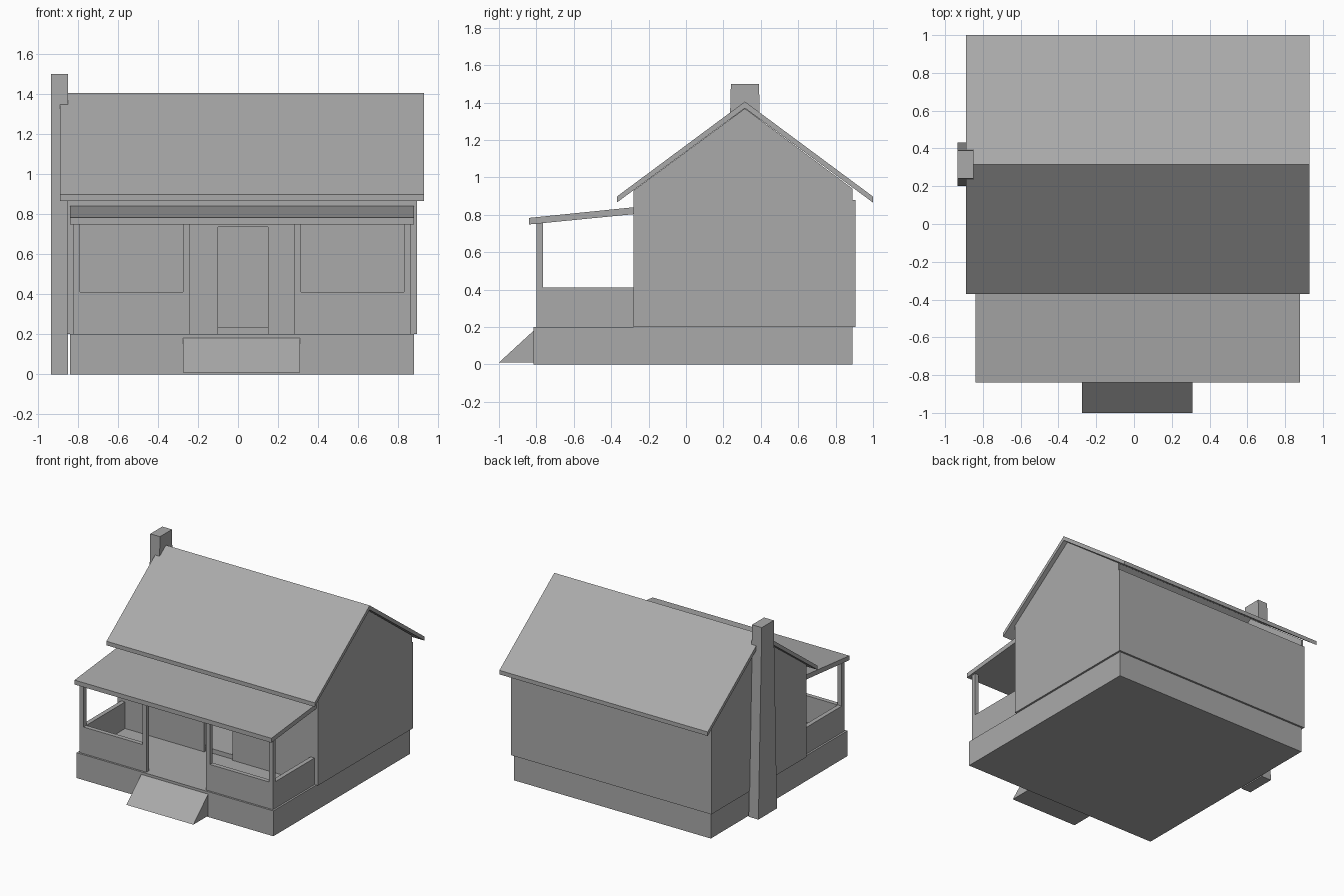
import bpy, bmesh
from mathutils import Vector

cube = bpy.data.objects.get("Cube")
if cube:
    bpy.data.objects.remove(cube, do_unlink=True)

grey = bpy.data.materials.new("plain_grey")
grey.use_nodes = True
grey.diffuse_color = (0.4, 0.4, 0.4, 1)
grey.node_tree.nodes["Principled BSDF"].inputs["Base Color"].default_value = (0.4, 0.4, 0.4, 1)


def finish(name, bm):
    bmesh.ops.recalc_face_normals(bm, faces=bm.faces)
    mesh = bpy.data.meshes.new(name)
    bm.to_mesh(mesh)
    bm.free()
    mesh.materials.append(grey)
    obj = bpy.data.objects.new(name, mesh)
    bpy.context.scene.collection.objects.link(obj)
    return obj


def prism(name, profile, axis, start, end):
    """Extrude a profile along x (points are y, z) or along y (points are x, z)."""
    bm = bmesh.new()
    if axis == "x":
        verts = [bm.verts.new((start, a, b)) for a, b in profile]
        move = Vector((end - start, 0, 0))
    else:
        verts = [bm.verts.new((a, start, b)) for a, b in profile]
        move = Vector((0, end - start, 0))
    face = bm.faces.new(verts)
    out = bmesh.ops.extrude_face_region(bm, geom=[face], use_keep_orig=True)
    moved = [v for v in out["geom"] if isinstance(v, bmesh.types.BMVert)]
    bmesh.ops.translate(bm, verts=moved, vec=move)
    return finish(name, bm)


def box(name, x, y, z):
    rect = [(y[0], z[0]), (y[1], z[0]), (y[1], z[1]), (y[0], z[1])]
    return prism(name, rect, "x", *x)


MID = 0.02        # centre line of the house in x
FLOOR = 0.2       # top of the foundation
FRONT, BACK, RIDGE = -0.28, 0.89, 0.315
WALL = 0.015

# Foundation, entry ramp and indoor floor
box("foundation", (MID - 0.86, MID + 0.86), (-0.815, BACK), (0, FLOOR))
prism("entry_ramp", [(-1, 0.01), (-0.815, 0.01), (-0.815, 0.18)], "x", -0.275, 0.31)
box("indoor_floor", (MID - 0.86, MID + 0.86), (FRONT + WALL, BACK), (FLOOR, 0.235))

# Gable end walls
gable = [(FRONT, FLOOR), (BACK, FLOOR), (BACK, 0.94), (RIDGE, 1.368), (FRONT, 0.93)]
for side, sign in (("left", 1), ("right", -1)):
    prism(side + "_gable_wall", gable, "x", MID + sign * 0.86, MID + sign * 0.875)

# Back wall stops short of the roof
box("back_wall", (MID - 0.875, MID + 0.875), (BACK, BACK + WALL), (FLOOR, 0.88))

# Front wall with an open doorway
lo, hi = MID - 0.86, MID + 0.86
prism("front_wall", [(lo, FLOOR), (-0.1, FLOOR), (-0.1, 0.735), (0.15, 0.735),
                     (0.15, FLOOR), (hi, FLOOR), (hi, 0.93), (lo, 0.93)],
      "y", FRONT, FRONT + WALL)

# Main roof
prism("main_roof", [(-0.37, 0.865), (-0.37, 0.897), (RIDGE, 1.405), (1, 0.897),
                    (1, 0.865), (RIDGE, 1.37)], "x", -0.89, 0.93)

# Porch roof
prism("porch_roof", [(-0.84, 0.748), (-0.84, 0.783), (FRONT, 0.84), (FRONT, 0.803)],
      "x", MID - 0.86, MID + 0.86)

# Porch posts and half walls, mirrored about the centre line
POST = 0.035
OUT, IN, RAIL, TOP = 0.845, 0.26, 0.41, 0.755
for side, s in (("left", 1), ("right", -1)):
    shape = [(OUT, FLOOR), (OUT, TOP), (OUT - POST, TOP), (OUT - POST, RAIL),
             (IN + POST, RAIL), (IN + POST, TOP), (IN, TOP), (IN, FLOOR)]
    prism(side + "_porch_front", [(MID + s * a, b) for a, b in shape],
          "y", -0.8, -0.8 + POST)
    box(side + "_porch_rail", (MID + s * (OUT - POST), MID + s * OUT),
        (-0.8 + POST, FRONT), (FLOOR, RAIL))

# Chimney, tapering in depth only
chimney = [(0.2, 0), (0.432, 0), (0.39, 1.5), (0.24, 1.5)]
prism("chimney", chimney, "x", -0.935, -0.85)
